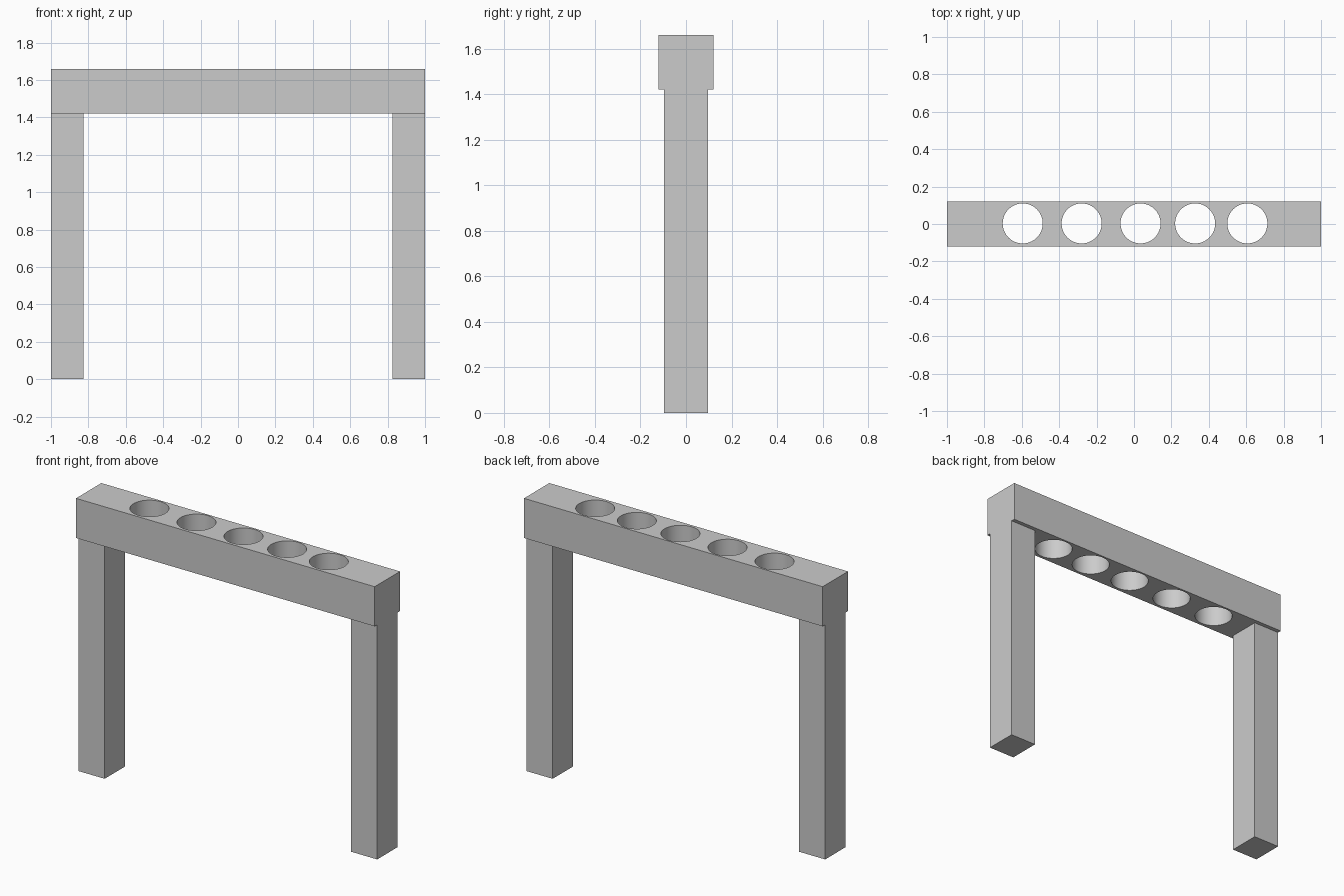
import bpy

if "Cube" in bpy.data.objects:
    bpy.data.objects.remove(bpy.data.objects["Cube"])

LEG_TOP, TOP = 1.42, 1.66
HOLE_RADIUS = 0.107
HOLE_XS = (-0.595, -0.28, 0.035, 0.327, 0.606)


def box(name, lo, hi):
    centre = [(a + b) / 2 for a, b in zip(lo, hi)]
    bpy.ops.mesh.primitive_cube_add(size=1, location=centre)
    ob = bpy.context.object
    ob.name = name
    ob.scale = [b - a for a, b in zip(lo, hi)]
    bpy.ops.object.transform_apply(location=False, rotation=False, scale=True)
    return ob


# Two square legs, flush with the ends of the beam
box("left_leg", (-1, -0.097, 0), (-0.825, 0.097, LEG_TOP))
box("right_leg", (0.825, -0.097, 0), (1, 0.097, LEG_TOP))

# Top beam
beam = box("top_beam", (-1, -0.121, LEG_TOP), (1, 0.121, TOP))

# Row of round through-holes in the beam
for i, x in enumerate(HOLE_XS):
    bpy.ops.mesh.primitive_cylinder_add(
        vertices=64, radius=HOLE_RADIUS, depth=0.6,
        location=(x, 0.003, (LEG_TOP + TOP) / 2))
    cutter = bpy.context.object
    cutter.name = f"hole_cutter_{i + 1}"
    cutter.hide_render = True
    cut = beam.modifiers.new(f"hole_{i + 1}", 'BOOLEAN')
    cut.operation = 'DIFFERENCE'
    cut.solver = 'EXACT'
    cut.object = cutter

# Bake the holes, remove the cutters, smooth the hole walls
bpy.ops.object.select_all(action='DESELECT')
beam.select_set(True)
bpy.context.view_layer.objects.active = beam
for mod in list(beam.modifiers):
    cutter = mod.object
    bpy.ops.object.modifier_apply(modifier=mod.name)
    bpy.data.objects.remove(cutter, do_unlink=True)
bpy.ops.object.shade_smooth_by_angle()
